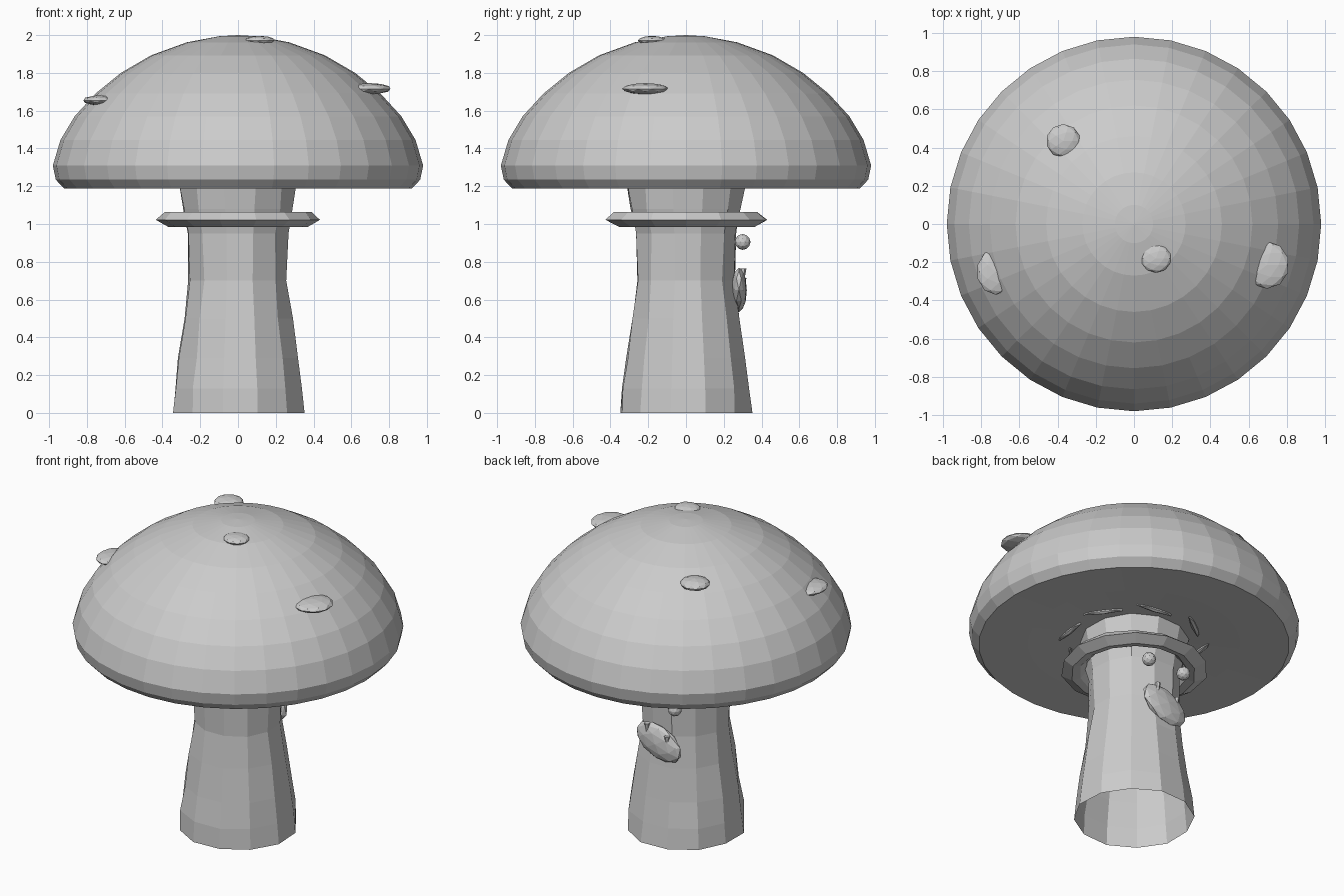
import bpy, bmesh, math, random
from mathutils import Matrix, Vector, Euler

random.seed(4)
if "Cube" in bpy.data.objects:
    bpy.data.objects.remove(bpy.data.objects["Cube"])

GREY = bpy.data.materials.new("plain_grey")
GREY.use_nodes = True
GREY.diffuse_color = (0.6, 0.6, 0.6, 1)
GREY.node_tree.nodes["Principled BSDF"].inputs["Base Color"].default_value = (0.6, 0.6, 0.6, 1)


def finish(name, bm):
    """Turn a bmesh into a flat shaded object."""
    bmesh.ops.recalc_face_normals(bm, faces=bm.faces)
    mesh = bpy.data.meshes.new(name)
    bm.to_mesh(mesh)
    bm.free()
    mesh.materials.append(GREY)
    obj = bpy.data.objects.new(name, mesh)
    bpy.context.collection.objects.link(obj)
    return obj


def lathe(name, profile, sides, phase=0.0, closed=False, jitter=0.0):
    """Revolve (radius, height) points around the z axis."""
    bm = bmesh.new()
    rows = []
    for r, z in profile:
        row = []
        for i in range(sides):
            a = math.radians(phase) + math.tau * i / sides
            rr = r + random.uniform(-jitter, jitter)
            row.append(bm.verts.new((rr * math.cos(a), rr * math.sin(a), z)))
        rows.append(row)
    pairs = list(zip(rows, rows[1:]))
    if closed:
        pairs.append((rows[-1], rows[0]))
    for low, high in pairs:
        for i in range(sides):
            j = (i + 1) % sides
            bm.faces.new((low[i], low[j], high[j], high[i]))
    bmesh.ops.remove_doubles(bm, verts=bm.verts, dist=0.0005)
    return finish(name, bm)


def blob(name, centre, size, turn=(0, 0, 0), detail=2):
    """Faceted ellipsoid with half sizes along its own axes."""
    bm = bmesh.new()
    rot = Euler([math.radians(t) for t in turn]).to_matrix().to_4x4()
    m = Matrix.Translation(centre) @ rot @ Matrix.Diagonal((*size, 1))
    bmesh.ops.create_icosphere(bm, subdivisions=detail, radius=1, matrix=m)
    return finish(name, bm)


# Domed cap with a shallow hollow underneath
lathe("cap", [(0, 2.0), (0.1, 1.994), (0.27, 1.962), (0.46, 1.893), (0.62, 1.8),
              (0.755, 1.69), (0.865, 1.57), (0.94, 1.445), (0.98, 1.31),
              (0.965, 1.235), (0.92, 1.187), (0.63, 1.197), (0.3, 1.215), (0, 1.22)], 32)

# Waisted stem, open at the bottom
lathe("stem", [(0.357, 0), (0.345, 0.13), (0.322, 0.29), (0.293, 0.5), (0.266, 0.7),
               (0.272, 0.95), (0.3, 1.08), (0.322, 1.22)], 12, phase=17, jitter=0.006)

# Flattened collar around the upper stem
lathe("collar", [(0.29, 1.03), (0.32, 0.995), (0.37, 0.985), (0.435, 1.022),
                 (0.39, 1.064), (0.32, 1.055)], 14, closed=True, jitter=0.008)

# Flat spots on the cap
spots = [((0.115, -0.18, 1.972), (0.08, 0.075, 0.024)),
         ((0.695, -0.215, 1.716), (0.118, 0.124, 0.03)),
         ((-0.725, -0.25, 1.655), (0.098, 0.12, 0.027)),
         ((-0.37, 0.435, 1.846), (0.09, 0.088, 0.032))]
for n, (centre, size) in enumerate(spots):
    blob(f"spot_{n + 1}", centre, size)

# Thin gills peeking out of the underside around the stem
for k in range(8):
    a = math.tau * (k + 0.5) / 8
    blob(f"gill_{k + 1}", (0.4 * math.cos(a), 0.4 * math.sin(a), 1.208),
         (0.02, 0.14, 0.016), (0, 0, math.degrees(a) + 15), detail=1)

# Face on the back: tilted mouth, two eyes
blob("mouth", (0, 0.28, 0.65), (0.17, 0.042, 0.107), (0, -22, 0))
for side, x in (("left", 0.135), ("right", -0.13)):
    blob(f"eye_{side}", (x, 0.3, 0.905), (0.042, 0.042, 0.042))

# Fangs hanging from the upper lip
for side, x, z in (("left", 0.07, 0.725), ("right", -0.075, 0.675)):
    bm = bmesh.new()
    bmesh.ops.create_cone(bm, cap_ends=True, segments=6, radius1=0.004, radius2=0.018,
                          depth=0.08, matrix=Matrix.Translation((x, 0.302, z)))
    finish(f"fang_{side}", bm)
